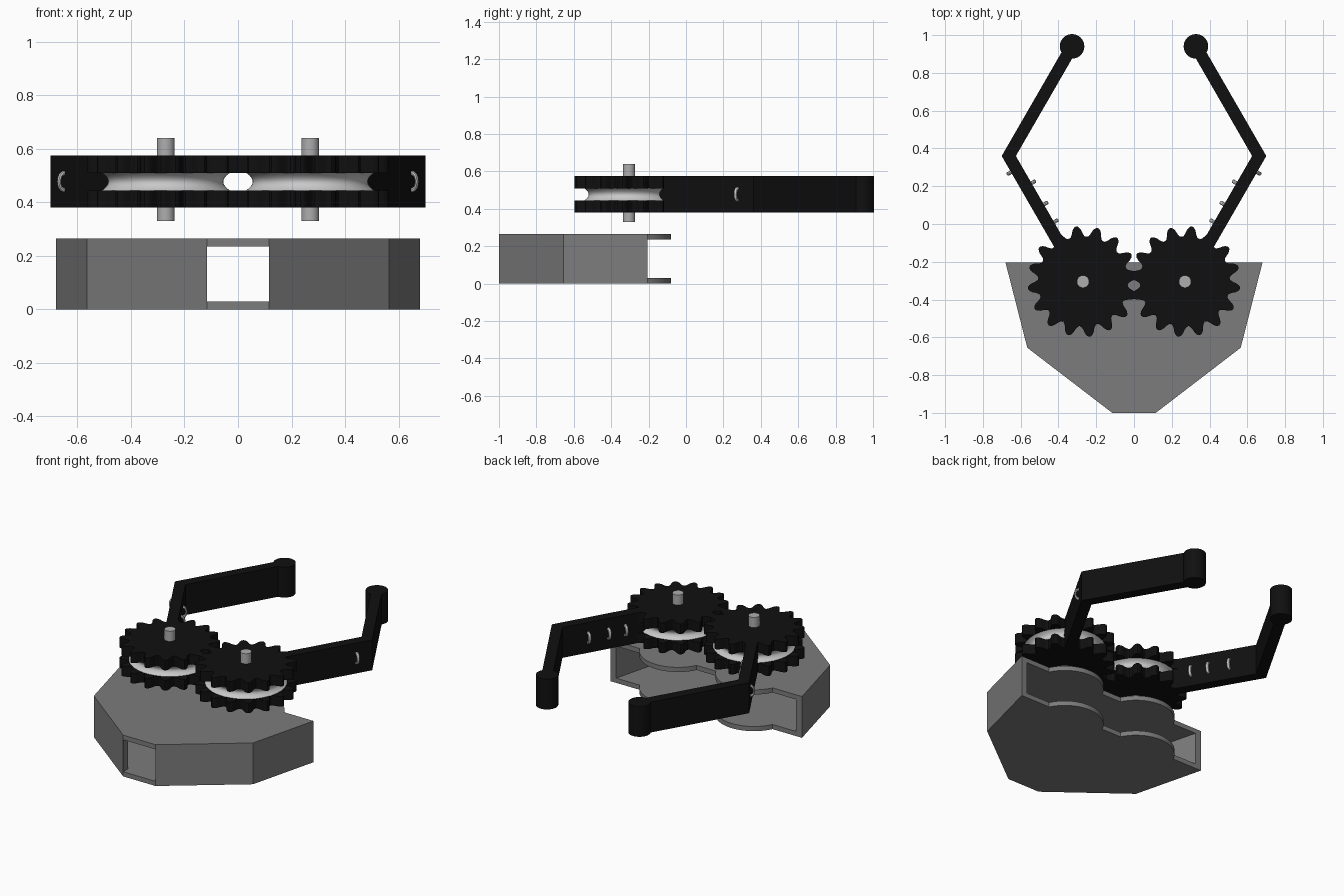
import bpy, bmesh, math
from mathutils import Vector, Matrix

if "Cube" in bpy.data.objects:
    bpy.data.objects.remove(bpy.data.objects["Cube"])


def material(name, v):
    m = bpy.data.materials.new(name)
    m.use_nodes = True
    m.diffuse_color = (v, v, v, 1)
    bsdf = m.node_tree.nodes["Principled BSDF"]
    bsdf.inputs["Base Color"].default_value = (v, v, v, 1)
    bsdf.inputs["Roughness"].default_value = 0.7
    return m


GREY = material("housing grey", 0.2)
BLACK = material("gripper black", 0.005)
STEEL = material("shaft steel", 0.42)
CORD = material("cord silver", 0.58)


def finish(name, bm, mat, smooth=True):
    bmesh.ops.recalc_face_normals(bm, faces=bm.faces)
    mesh = bpy.data.meshes.new(name)
    bm.to_mesh(mesh)
    bm.free()
    mesh.materials.append(mat)
    ob = bpy.data.objects.new(name, mesh)
    bpy.context.collection.objects.link(ob)
    if smooth:
        bpy.ops.object.select_all(action="DESELECT")
        ob.select_set(True)
        bpy.context.view_layer.objects.active = ob
        bpy.ops.object.shade_smooth_by_angle(angle=math.radians(32))
    return ob


def prism(name, pts, z0, z1, mat, smooth=True):
    """Extrude a flat outline from z0 up to z1."""
    bm = bmesh.new()
    face = bm.faces.new([bm.verts.new((x, y, z0)) for x, y in pts])
    ext = bmesh.ops.extrude_face_region(bm, geom=[face])
    top = [v for v in ext["geom"] if isinstance(v, bmesh.types.BMVert)]
    bmesh.ops.translate(bm, verts=top, vec=(0, 0, z1 - z0))
    return finish(name, bm, mat, smooth)


def circle(cx, cy, r, start=0, end=2 * math.pi, n=40, closed=True):
    steps = n if closed else n - 1
    return [(cx + r * math.cos(start + (end - start) * i / steps),
             cy + r * math.sin(start + (end - start) * i / steps)) for i in range(n)]


def lathe(name, profile, cx, cy, mat):
    """Spin an (r, z) profile round a vertical axis."""
    bm = bmesh.new()
    vs = [bm.verts.new((cx + r, cy, z)) for r, z in profile]
    edges = [bm.edges.new(p) for p in zip(vs, vs[1:])]
    bmesh.ops.spin(bm, geom=vs + edges, cent=(cx, cy, 0), axis=(0, 0, 1),
                   angle=2 * math.pi, steps=64)
    bmesh.ops.remove_doubles(bm, verts=bm.verts, dist=1e-5)
    return finish(name, bm, mat)


AX, AY = 0.27, -0.305          # gear axis
LOW, HIGH = 0.38, 0.575        # gripper height range
BACK, TOP, SKIN = -0.205, 0.265, 0.03

# Housing plates: faceted outline with two round lobes at the back
LOBE = 0.225
a = math.asin((BACK - AY) / LOBE)
outline = [(0.115, -1), (0.565, -0.655), (0.68, BACK)]
for cx in (AX, -AX):
    outline += circle(cx, AY, LOBE, a, math.pi - a, 28, closed=False)
outline += [(-0.68, BACK), (-0.565, -0.655), (-0.115, -1)]
prism("housing_floor", outline, 0, SKIN, GREY)
prism("housing_roof", outline, TOP - SKIN, TOP, GREY)

wall = [(0.68, BACK), (0.565, -0.655), (0.115, -1),
        (0.115, -0.95), (0.53, -0.632), (0.639, BACK)]


def gear_outline(cx, s, teeth=16, per_tooth=14):
    pts = []
    for i in range(teeth * per_tooth):
        t = 2 * math.pi * i / (teeth * per_tooth)
        c = math.cos(teeth * t)
        r = 0.265 + 0.029 * math.copysign(abs(c) ** 0.8, c)
        ang = t + math.radians(83)
        pts.append((cx + s * r * math.cos(ang), AY + r * math.sin(ang)))
    return pts


for s, side in ((1, "left"), (-1, "right")):
    cx = s * AX
    prism(f"housing_wall_{side}", [(s * x, y) for x, y in wall],
          SKIN, TOP - SKIN, GREY, smooth=False)

    # Paired gear flanges, cord-wound spool and shaft
    for z0, z1, level in ((LOW, 0.445, "lower"), (0.51, HIGH, "upper")):
        prism(f"{level}_gear_{side}", gear_outline(cx, s), z0, z1, BLACK)
    spool = []
    for i in range(13):
        u = -1 + i / 6
        spool.append((0.215 + 0.025 * u * u, 0.4775 + 0.033 * u))
    lathe(f"cord_spool_{side}", spool, cx, AY, CORD)
    prism(f"shaft_{side}", circle(cx, AY, 0.033), 0.33, 0.64, STEEL)

    # Bent finger: lower bar, elbow and upper bar in one mitred outline
    elbow = Vector((s * 0.663, 0.36))
    down = Vector((-s * 0.5, -0.866))
    up = Vector((-s * 0.5, 0.866))
    inner = Vector((-s * 0.866, 0.5))
    inner_up = Vector((-s * 0.866, -0.5))
    half = 0.0325
    miter = Vector((s * half / 0.866, 0))
    root, tip = elbow + down * 0.59, elbow + up * 0.67
    bar = [root + inner * half, elbow - miter, tip + inner_up * half,
           tip - inner_up * half, elbow + miter, root - inner * half]
    prism(f"finger_{side}", bar, LOW, HIGH, BLACK, smooth=False)
    prism(f"fingertip_{side}", circle(tip.x, tip.y, 0.065), LOW, HIGH, BLACK)

    # Cord loops that poke out of the finger
    for n, (dist, way) in enumerate(((0.08, -1), (0.185, 1), (0.315, 1), (0.423, 1))):
        p = elbow + down * dist + inner * half * way
        bm = bmesh.new()
        rings = []
        for i in range(24):
            t = 2 * math.pi * i / 24
            ring = []
            for j in range(8):
                q = 2 * math.pi * j / 8
                r = 1 + 0.3 * math.cos(q)
                out = inner * 0.02 * r * math.cos(t) + down * 0.01 * math.sin(q)
                ring.append(bm.verts.new((p.x + out.x, p.y + out.y,
                                          0.4775 + 0.031 * r * math.sin(t))))
            rings.append(ring)
        for i in range(24):
            r0, r1 = rings[i - 1], rings[i]
            for j in range(8):
                bm.faces.new((r0[j - 1], r0[j], r1[j], r1[j - 1]))
        finish(f"cord_loop_{side}_{n + 1}", bm, CORD)
